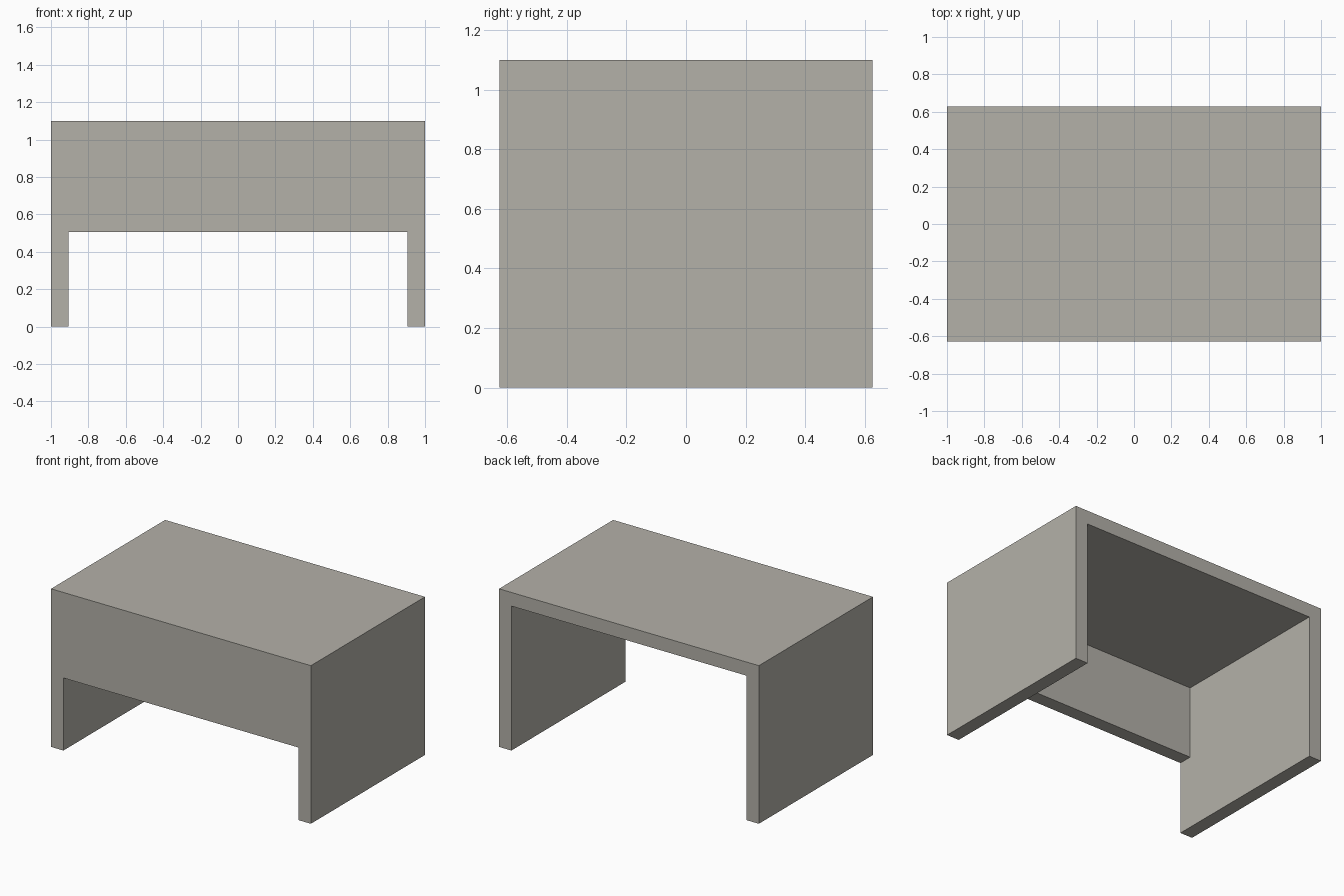
import bpy, bmesh

if "Cube" in bpy.data.objects:
    bpy.data.objects.remove(bpy.data.objects["Cube"])

W, D, H = 2.0, 1.254, 1.10   # overall width, depth, height
T = 0.095                    # board thickness
PANEL_Z = 0.505              # underside of the front panel

mat = bpy.data.materials.new("warm grey")
mat.diffuse_color = (0.456, 0.440, 0.397, 1)
mat.use_nodes = True
mat.node_tree.nodes["Principled BSDF"].inputs["Base Color"].default_value = mat.diffuse_color


def finish(name, bm):
    bmesh.ops.recalc_face_normals(bm, faces=bm.faces)
    mesh = bpy.data.meshes.new(name)
    bm.to_mesh(mesh)
    bm.free()
    mesh.materials.append(mat)
    obj = bpy.data.objects.new(name, mesh)
    bpy.context.collection.objects.link(obj)
    return obj


def extrude_y(name, profile, y0, y1):
    """Extrude a closed x-z profile from y0 to y1."""
    bm = bmesh.new()
    face = bm.faces.new([bm.verts.new((x, y0, z)) for x, z in profile])
    ext = bmesh.ops.extrude_face_region(bm, geom=[face])["geom"]
    verts = [v for v in ext if isinstance(v, bmesh.types.BMVert)]
    bmesh.ops.translate(bm, verts=verts, vec=(0, y1 - y0, 0))
    return finish(name, bm)


# Desk top with both side boards: one upside-down U profile
right = [(W / 2 - T, H - T), (W / 2 - T, 0), (W / 2, 0), (W / 2, H)]
left = [(-x, z) for x, z in reversed(right)]
extrude_y("desk_top_and_sides", right + left, -D / 2, D / 2)

# Front modesty panel, flush with the front edges
xi = W / 2 - T
extrude_y("front_panel",
          [(-xi, PANEL_Z), (xi, PANEL_Z), (xi, H - T), (-xi, H - T)],
          -D / 2, -D / 2 + T)
